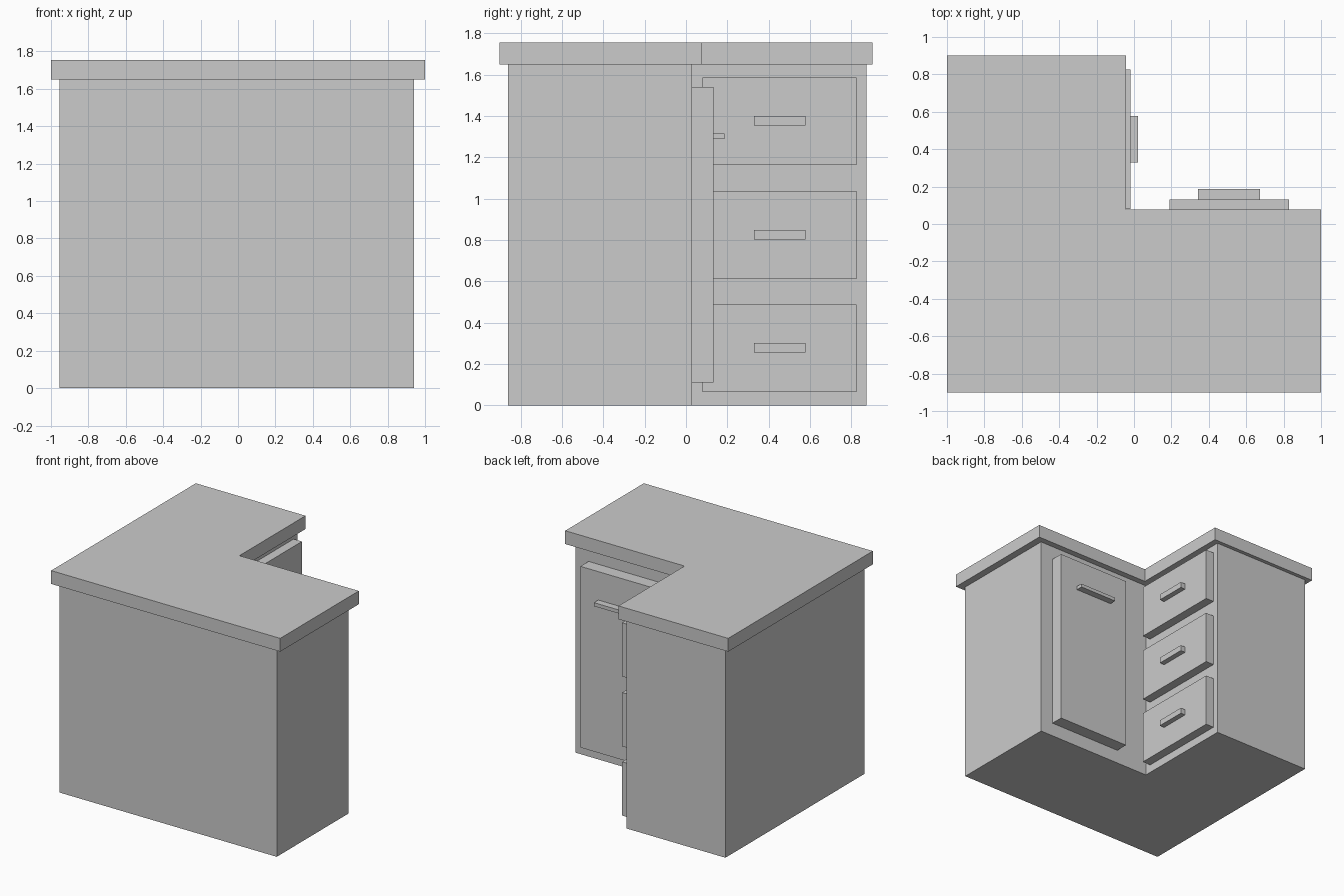
import bpy, bmesh

if "Cube" in bpy.data.objects:
    bpy.data.objects.remove(bpy.data.objects["Cube"])


def prism(name, outline, z0, z1):
    """Extrude a flat outline from z0 up to z1."""
    bm = bmesh.new()
    face = bm.faces.new([bm.verts.new((x, y, z0)) for x, y in outline])
    top = bmesh.ops.extrude_face_region(bm, geom=[face])["geom"]
    bmesh.ops.translate(bm, vec=(0, 0, z1 - z0),
                        verts=[v for v in top if isinstance(v, bmesh.types.BMVert)])
    bmesh.ops.recalc_face_normals(bm, faces=bm.faces)
    mesh = bpy.data.meshes.new(name)
    bm.to_mesh(mesh)
    bm.free()
    obj = bpy.data.objects.new(name, mesh)
    bpy.context.collection.objects.link(obj)
    return obj


def box(name, x0, x1, y0, y1, z0, z1):
    return prism(name, [(x0, y0), (x1, y0), (x1, y1), (x0, y1)], z0, z1)


def l_shape(x0, x1, y0, y1, xi, yi):
    """L outline with its inner corner at (xi, yi)."""
    return [(x0, y0), (x1, y0), (x1, yi), (xi, yi), (xi, y1), (x0, y1)]


# Corner cabinet body and overhanging worktop
prism("cabinet_body", l_shape(-0.955, 0.942, -0.862, 0.872, -0.092, 0.03), 0, 1.65)
prism("worktop", l_shape(-1, 1, -0.902, 0.902, -0.042, 0.078), 1.65, 1.755)

# Door with its handle
box("door", 0.19, 0.83, 0.03, 0.132, 0.11, 1.54)
box("door_handle", 0.342, 0.674, 0.132, 0.186, 1.288, 1.316)

# Stack of three drawers, each with a handle
for i, z in enumerate((0.065, 0.612, 1.163)):
    box(f"drawer_{i + 1}", -0.092, -0.02, 0.08, 0.825, z, z + 0.424)
    box(f"drawer_handle_{i + 1}", -0.02, 0.022, 0.33, 0.577, z + 0.19, z + 0.236)
